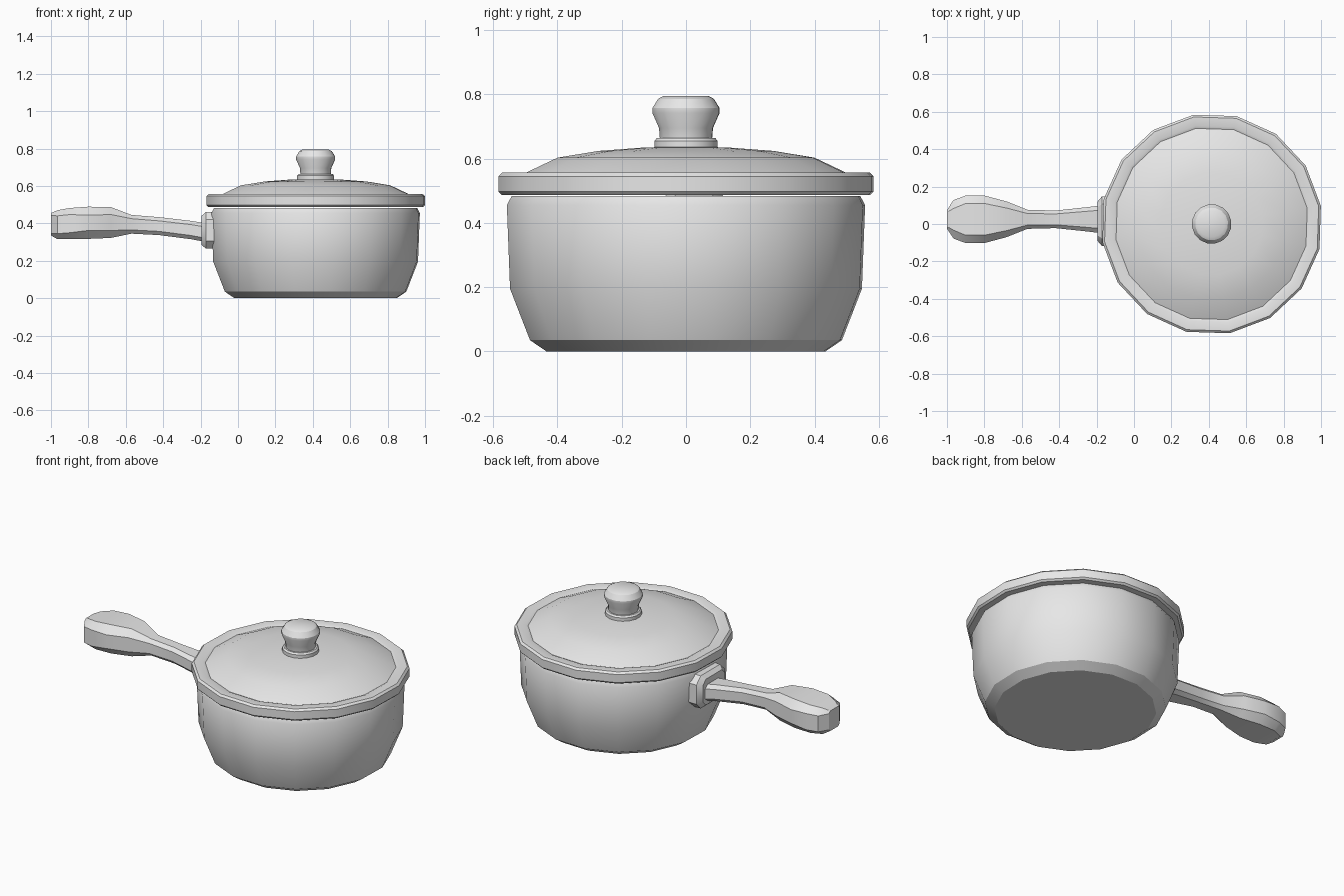
import bpy, bmesh
from math import cos, sin, radians, pi

if "Cube" in bpy.data.objects:
    bpy.data.objects.remove(bpy.data.objects["Cube"])

metal = bpy.data.materials.new("light_grey")
metal.use_nodes = True
grey = (0.8, 0.8, 0.8, 1)
metal.diffuse_color = grey
metal.node_tree.nodes["Principled BSDF"].inputs["Base Color"].default_value = grey

CENTRE_X, TURN = 0.415, radians(9.4)


def loft(name, rings, caps=True):
    """Skin a row of equal-length point rings."""
    bm = bmesh.new()
    rows = [[bm.verts.new(p) for p in ring] for ring in rings]
    n = len(rows[0])
    for a, b in zip(rows, rows[1:]):
        for i in range(n):
            j = (i + 1) % n
            bm.faces.new((a[i], a[j], b[j], b[i]))
    if caps:
        bm.faces.new(rows[0][::-1])
        bm.faces.new(rows[-1])
    bmesh.ops.recalc_face_normals(bm, faces=bm.faces)
    mesh = bpy.data.meshes.new(name)
    bm.to_mesh(mesh)
    bm.free()
    mesh.materials.append(metal)
    obj = bpy.data.objects.new(name, mesh)
    bpy.context.collection.objects.link(obj)
    bpy.ops.object.select_all(action='DESELECT')
    obj.select_set(True)
    bpy.context.view_layer.objects.active = obj
    bpy.ops.object.shade_smooth_by_angle(angle=radians(30))
    return obj


def lathe(name, profile, sides=16):
    """Turn a (radius, height) profile about the pan's axis."""
    angles = [TURN + 2 * pi * i / sides for i in range(sides)]
    return loft(name, [[(CENTRE_X + r * cos(a), r * sin(a), z) for a in angles]
                       for r, z in profile])


def section(x, y, half, low, high, cut_y, cut_z):
    """Rectangle with cut corners, standing across the x axis."""
    a, b = y - half, y + half
    return [(x, a + cut_y, low), (x, b - cut_y, low),
            (x, b, low + cut_z), (x, b, high - cut_z),
            (x, b - cut_y, high), (x, a + cut_y, high),
            (x, a, high - cut_z), (x, a, low + cut_z)]


# Pan body, with its hollow inside
lathe("pan_body", [(0.44, 0), (0.492, 0.035), (0.555, 0.195), (0.565, 0.455),
                   (0.55, 0.483), (0.52, 0.483), (0.51, 0.2), (0.45, 0.04)])

# Lid with chamfered rim, shallow groove and low dome
lathe("lid", [(0.5, 0.487), (0.582, 0.487), (0.592, 0.497), (0.592, 0.545),
              (0.58, 0.556), (0.532, 0.556), (0.518, 0.55),
              (0.405, 0.603), (0.275, 0.624), (0.14, 0.634), (0.05, 0.637)])

# Knob and its collar
lathe("knob_collar", [(0.1, 0.625), (0.1, 0.655), (0.092, 0.664)])
lathe("knob", [(0.082, 0.655), (0.085, 0.695), (0.106, 0.742), (0.106, 0.757),
               (0.088, 0.786), (0.07, 0.795)])

# Bracket joining the handle to the body
loft("handle_bracket", [section(-0.195, 0.015, 0.105, 0.285, 0.44, 0.03, 0.03),
                        section(-0.172, 0.015, 0.132, 0.265, 0.46, 0.04, 0.04),
                        section(-0.09, 0.015, 0.132, 0.265, 0.46, 0.04, 0.04)])

# Handle: slim neck swelling into a paddle grip
loft("handle", [section(x, 0.025, *rest) for x, *rest in (
    (-1.0, 0.05, 0.335, 0.455, 0.012, 0.012),
    (-0.965, 0.103, 0.315, 0.47, 0.045, 0.03),
    (-0.9, 0.127, 0.315, 0.482, 0.042, 0.035),
    (-0.8, 0.127, 0.317, 0.489, 0.042, 0.045),
    (-0.68, 0.095, 0.322, 0.487, 0.035, 0.04),
    (-0.57, 0.051, 0.345, 0.445, 0.02, 0.02),
    (-0.42, 0.047, 0.337, 0.433, 0.018, 0.02),
    (-0.25, 0.065, 0.315, 0.413, 0.022, 0.02),
    (-0.17, 0.075, 0.3, 0.4, 0.025, 0.02))])
